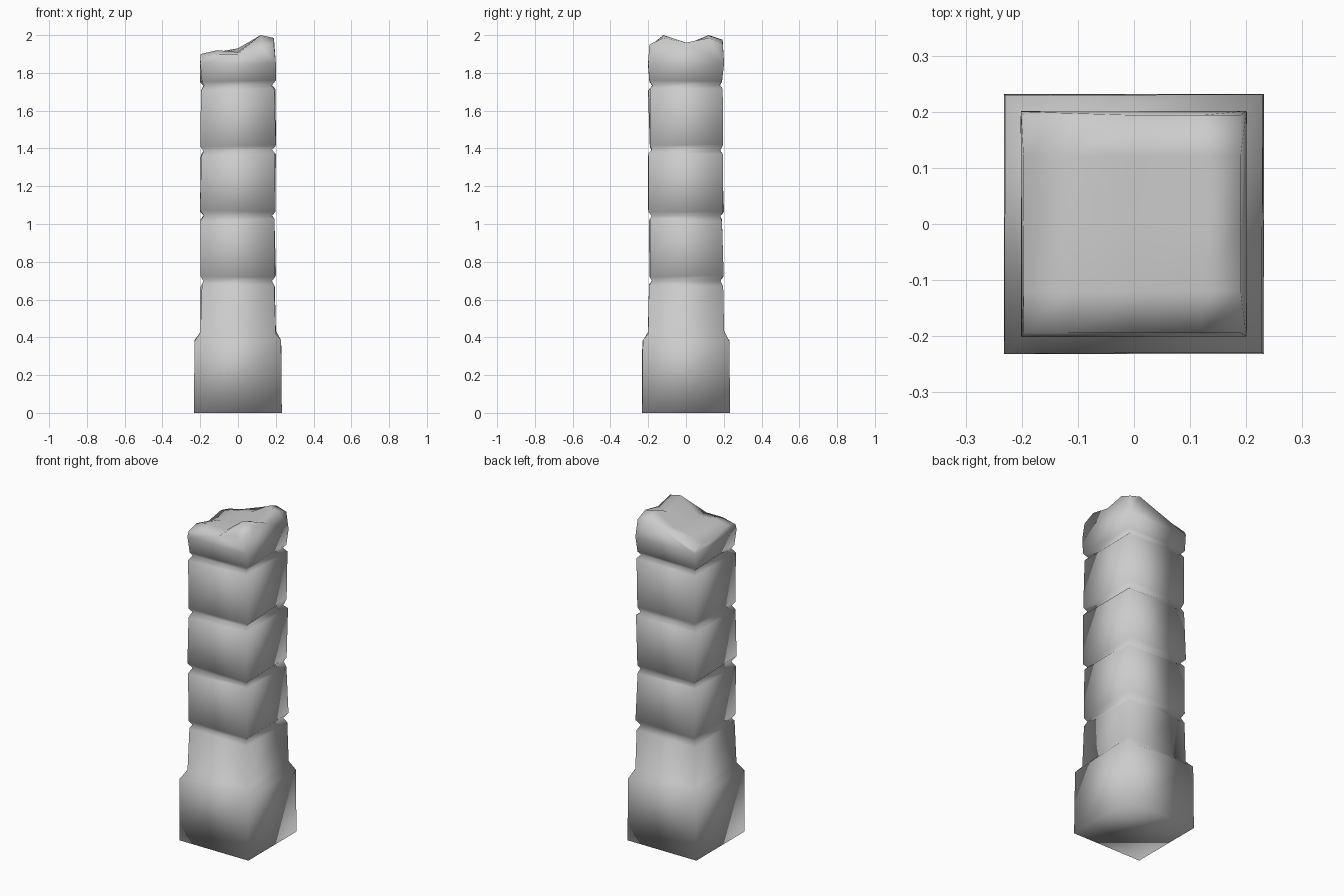
import bpy, bmesh, random

if "Cube" in bpy.data.objects:
    bpy.data.objects.remove(bpy.data.objects["Cube"])

random.seed(4)
bm = bmesh.new()
CORNERS = [(-1, -1), (1, -1), (1, 1), (-1, 1)]


def ring(half, z, jitter=0.0, zjitter=0.0):
    """Square ring of four slightly worn corners."""
    out = []
    for sx, sy in CORNERS:
        x = half - random.uniform(0, jitter)
        y = half - random.uniform(0, jitter)
        out.append(bm.verts.new((sx * x, sy * y, z + random.uniform(-zjitter, zjitter))))
    return out


# plinth
rings = [ring(0.232, 0.0), ring(0.232, 0.38, 0.004, 0.008), ring(0.202, 0.425, 0.003, 0.01)]

# shaft blocks separated by narrow V grooves
for z in (0.70, 1.045, 1.39, 1.735):
    rings.append(ring(0.202, z - 0.025, 0.012, 0.008))
    rings.append(ring(0.183, z, 0.005, 0.004))
    rings.append(ring(0.202, z + 0.025, 0.012, 0.008))
rings.append(ring(0.202, 1.85, 0.002))

bm.faces.new(rings[0][::-1])
for a, b in zip(rings, rings[1:]):
    for i in range(4):
        j = (i + 1) % 4
        bm.faces.new((a[i], a[j], b[j], b[i]))

# broken top: height grid, rows from front to back
POS = (-0.197, -0.11, 0.0, 0.12, 0.19)
HEIGHTS = (
    (1.88, 1.90, 1.90, 1.94, 1.95),
    (1.90, 1.92, 1.91, 1.98, 1.985),
    (1.87, 1.90, 1.91, 1.95, 1.96),
    (1.89, 1.91, 1.93, 2.00, 1.985),
    (1.87, 1.89, 1.93, 1.975, 1.955),
)
YPOS = (-0.194, -0.12, 0.0, 0.12, 0.194)
HEIGHTS = [[min(2.0, h + (0.02 if (r, c) == (1, 3) else 0)) for c, h in enumerate(row)]
           for r, row in enumerate(HEIGHTS)]
g = [[bm.verts.new((x, y, h)) for x, h in zip(POS, row)] for y, row in zip(YPOS, HEIGHTS)]
for r in range(4):
    for c in range(4):
        bm.faces.new((g[r][c], g[r][c + 1], g[r + 1][c + 1], g[r + 1][c]))

# walls of the broken block up to the ragged rim
sides = [g[0], [row[4] for row in g], g[4][::-1], [row[0] for row in g][::-1]]
low = rings[-1]
for i, side in enumerate(sides):
    a, b = low[i], low[(i + 1) % 4]
    bm.faces.new((a, side[0], side[1]))
    bm.faces.new((a, side[1], side[2]))
    bm.faces.new((a, side[2], b))
    bm.faces.new((b, side[2], side[3]))
    bm.faces.new((b, side[3], side[4]))

bmesh.ops.recalc_face_normals(bm, faces=bm.faces)
for f in bm.faces:
    f.smooth = True

mesh = bpy.data.meshes.new("broken_pillar")
bm.to_mesh(mesh)
bm.free()
bpy.context.collection.objects.link(bpy.data.objects.new("broken_pillar", mesh))
